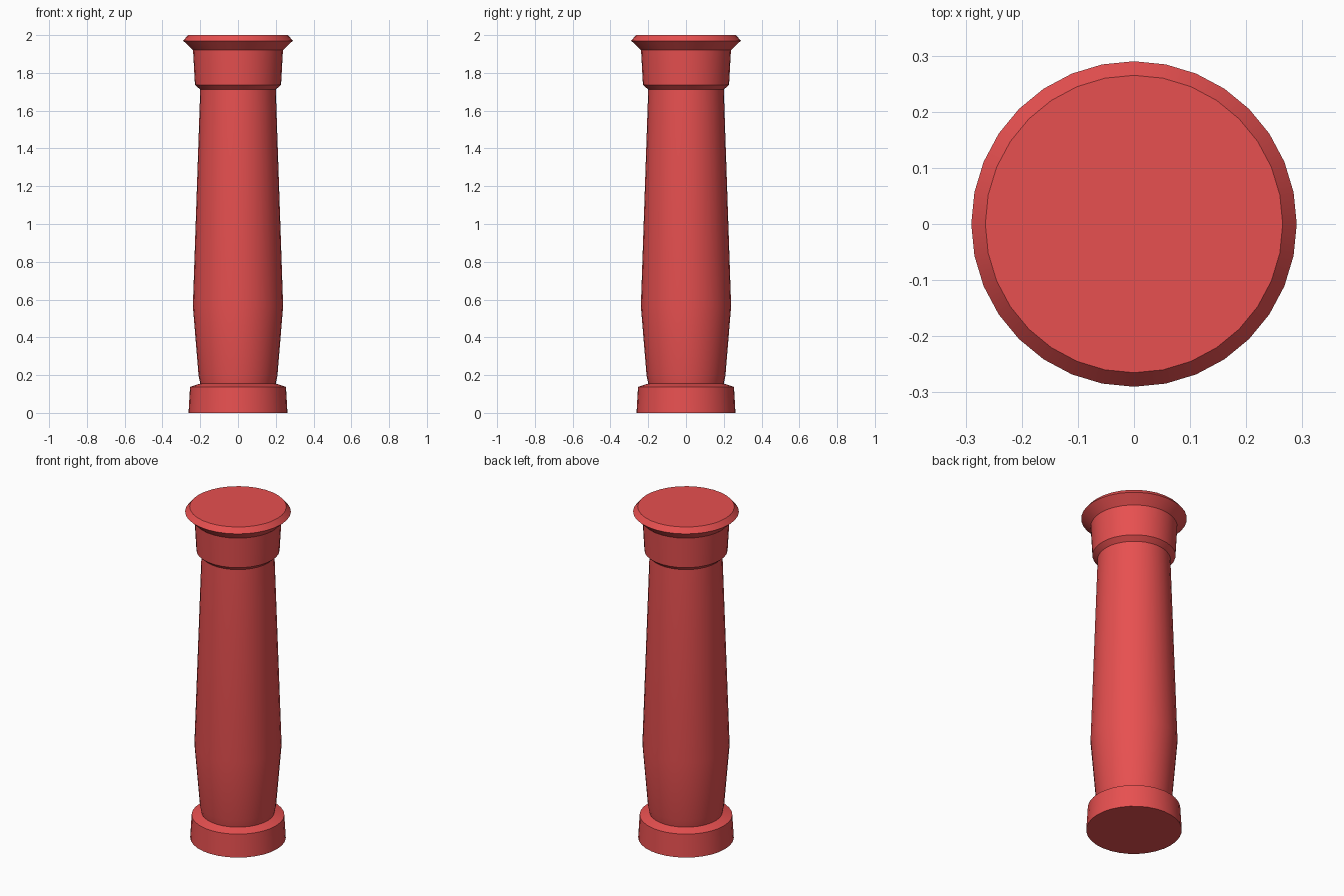
import bpy, bmesh, math

if "Cube" in bpy.data.objects:
    bpy.data.objects.remove(bpy.data.objects["Cube"])

SIDES = 32

red = bpy.data.materials.new("red")
red.diffuse_color = (0.80, 0.08, 0.08, 1)
red.use_nodes = True
red.node_tree.nodes["Principled BSDF"].inputs["Base Color"].default_value = red.diffuse_color


def lathe(name, profile, cap_bottom=False, cap_top=False):
    """Turn a (radius, height) profile around z, closing only the outer ends."""
    bm = bmesh.new()
    rings = [[bm.verts.new((r * math.cos(math.tau * i / SIDES),
                            r * math.sin(math.tau * i / SIDES), z))
              for i in range(SIDES)] for r, z in profile]
    for lo, hi in zip(rings, rings[1:]):
        for i in range(SIDES):
            j = (i + 1) % SIDES
            bm.faces.new((lo[i], lo[j], hi[j], hi[i]))
    if cap_bottom:
        bm.faces.new(rings[0][::-1])
    if cap_top:
        bm.faces.new(rings[-1])
    mesh = bpy.data.meshes.new(name)
    bm.to_mesh(mesh)
    bm.free()
    mesh.materials.append(red)
    obj = bpy.data.objects.new(name, mesh)
    bpy.context.collection.objects.link(obj)
    bpy.ops.object.select_all(action='DESELECT')
    obj.select_set(True)
    bpy.context.view_layer.objects.active = obj
    bpy.ops.object.shade_smooth_by_angle(angle=math.radians(30))
    return obj


# Low plinth with a sloping shoulder
lathe("base", [(0.262, 0), (0.254, 0.138), (0.2, 0.155)], cap_bottom=True)

# Swelling shaft, widest in its lower third
lathe("shaft", [(0.2, 0.155), (0.209, 0.2), (0.239, 0.565), (0.2, 1.712)])

# Collar flaring out to a bevelled top slab
lathe("capital", [(0.2, 1.712), (0.228, 1.737), (0.238, 1.92),
                  (0.29, 1.97), (0.265, 2.0)], cap_top=True)
